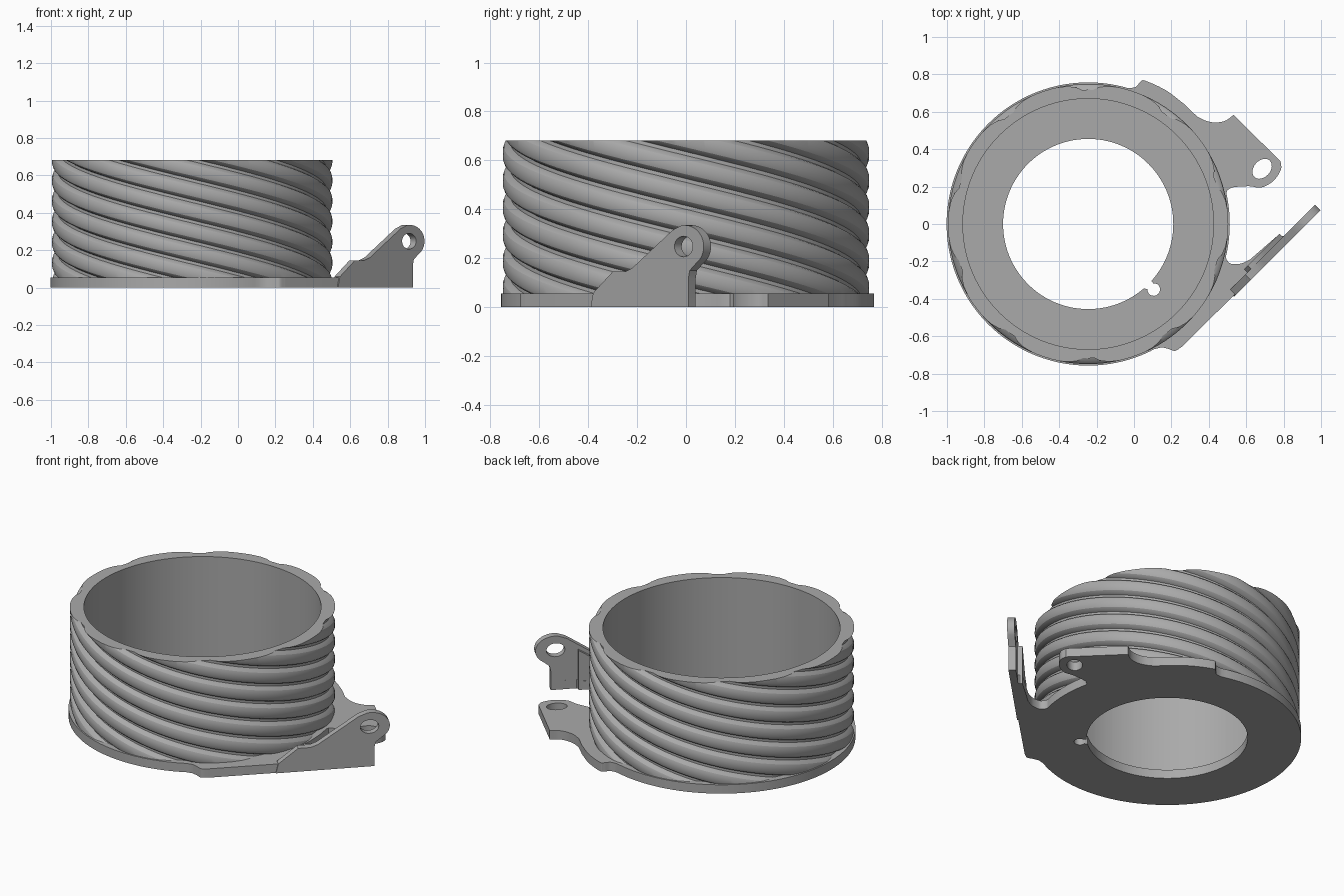
import bpy, bmesh, math
from mathutils import Matrix, Vector

if "Cube" in bpy.data.objects:
    bpy.data.objects.remove(bpy.data.objects["Cube"])

CX = -0.245            # centre of the ring
PLATE, TOP = 0.055, 0.682
STARTS, PITCH = 10, 0.11

grey = bpy.data.materials.new("grey")
grey.diffuse_color = (0.4, 0.4, 0.4, 1)
grey.use_nodes = True
grey.node_tree.nodes["Principled BSDF"].inputs["Base Color"].default_value = grey.diffuse_color


def finish(ob, angle=30):
    ob.data.materials.clear()
    ob.data.materials.append(grey)
    bpy.ops.object.select_all(action='DESELECT')
    ob.select_set(True)
    bpy.context.view_layer.objects.active = ob
    bpy.ops.object.shade_smooth_by_angle(angle=math.radians(angle))


def slab(name, loops, thick, matrix):
    """Extrude closed 2D loops (outline first, then holes) by thick, centred on local z."""
    cu = bpy.data.curves.new(name, 'CURVE')
    cu.dimensions, cu.fill_mode, cu.extrude = '2D', 'BOTH', thick / 2
    for pts in loops:
        sp = cu.splines.new('POLY')
        sp.points.add(len(pts) - 1)
        for p, (x, y) in zip(sp.points, pts):
            p.co = (x, y, 0, 1)
        sp.use_cyclic_u = True
    ob = bpy.data.objects.new(name, cu)
    bpy.context.collection.objects.link(ob)
    ob.matrix_world = matrix
    bpy.ops.object.select_all(action='DESELECT')
    ob.select_set(True)
    bpy.context.view_layer.objects.active = ob
    bpy.ops.object.convert(target='MESH')
    ob = bpy.context.object
    bm = bmesh.new()
    bm.from_mesh(ob.data)
    bmesh.ops.remove_doubles(bm, verts=bm.verts, dist=1e-4)
    bmesh.ops.recalc_face_normals(bm, faces=bm.faces)
    bm.to_mesh(ob.data)
    bm.free()
    finish(ob)
    return ob


def arc(cx, cy, r, a, b, n, ry=None, turn=0):
    """Points of a circle or ellipse arc from angle a to b in degrees."""
    out, t = [], math.radians(turn)
    for i in range(n + 1):
        w = math.radians(a + (b - a) * i / n)
        u, v = r * math.cos(w), (ry or r) * math.sin(w)
        out.append((cx + u * math.cos(t) - v * math.sin(t), cy + u * math.sin(t) + v * math.cos(t)))
    return out


def smooth(pts, steps=6):
    """Smooth open path through a few points."""
    p = [Vector(q) for q in pts]
    p = [2 * p[0] - p[1]] + p + [2 * p[-1] - p[-2]]
    out = []
    for a, b, c, d in zip(p, p[1:], p[2:], p[3:]):
        for i in range(steps):
            t = i / steps
            v = 0.5 * (2 * b + (c - a) * t + (2 * a - 5 * b + 4 * c - d) * t * t
                       + (3 * b - a - 3 * c + d) * t ** 3)
            out.append(tuple(v))
    return out + [tuple(p[-2])]


# Base plate: round flange, flat arm at the back, straight arm at the front
outline = arc(CX, 0, 0.757, -13.5, 12.5, 10)
outline += smooth([(0.498, 0.18), (0.53, 0.196), (0.615, 0.202), (0.68, 0.195),
                   (0.745, 0.23), (0.785, 0.29), (0.784, 0.335)])
outline += smooth([(0.532, 0.583), (0.49, 0.553), (0.44, 0.543), (0.39, 0.55), (0.337, 0.575)])
outline += smooth([(0.27, 0.64), (0.17, 0.715), (0.06, 0.766), (0.035, 0.76), (0.01, 0.733), (-0.02, 0.727)])
outline += arc(CX, 0, 0.757, 74, 298, 110)
outline += smooth([(0.15, -0.659), (0.185, -0.668), (0.22, -0.678), (0.255, -0.657)])
outline += [(0.92, 0.0), (0.885, 0.02), (0.80, -0.065), (0.77, -0.06)]
outline += smooth([(0.62, -0.19), (0.57, -0.212), (0.52, -0.213), (0.497, -0.195)])

# Centre hole with a small keyed notch at 315 degrees
k = math.sqrt(0.5)
hole = arc(CX, 0, 0.455, -42, 311, 110)
for u, v in [(0.472, -0.022)] + arc(0.495, 0, 0.034, -140, 140, 14) + [(0.472, 0.022)]:
    hole.append((CX + (u + v) * k, (v - u) * k))
arm_hole = arc(0.685, 0.295, 0.06, 0, 345, 23, ry=0.044, turn=48)
slab("base_plate", [outline, hole, arm_hole], PLATE, Matrix.Translation((0, 0, PLATE / 2)))


def upright(c, thick):
    """Frame whose x runs along the plan line y = x + c and whose y is up."""
    m = Matrix(((k, 0, k, 0), (k, 0, -k, c), (0, 1, 0, 0), (0, 0, 0, 1)))
    return m


# Upright lug with a round eye, standing on the front arm
S = 1 / k
ear = [(0.52 * S, 0), (0.92 * S, 0), (0.92 * S, 0.12)]
ear += smooth([(0.925 * S, 0.15), (0.95 * S, 0.178)], 4)
ear += arc(0.904 * S, 0.248, 0.087 * S * 0.9, -38, 100, 24, ry=0.087)
ear += [(0.855 * S, 0.315), (0.69 * S, 0.16), (0.66 * S, 0.145), (0.61 * S, 0.145), (0.53 * S, 0.058)]
eye = arc(0.90 * S, 0.248, 0.053, 0, 350, 35, ry=0.042)
slab("lug", [ear, eye], 0.042, upright(-0.895, 0.042))

# Thickening rib on the inner face of the lug
rib = [(0.60 * S, 0), (0.79 * S, 0), (0.79 * S, 0.245), (0.70 * S, 0.165), (0.66 * S, 0.14), (0.62 * S, 0.14),
       (0.60 * S, 0.1)]
slab("lug_rib", [rib], 0.035, upright(-0.855, 0.035))

# Threaded collar: helical grid, trimmed flat, then closed to the inner wall
profile = [(0.0, 0.718), (0.14, 0.718), (0.2, 0.733), (0.3, 0.744), (0.43, 0.749),
           (0.71, 0.749), (0.84, 0.744), (0.94, 0.733)]
N, LEAD = 120, STARTS * PITCH
bm = bmesh.new()
cols = []
for i in range(N + 1):
    a = 2 * math.pi * i / N
    cols.append([bm.verts.new((CX + r * math.cos(a), r * math.sin(a),
                               (j + f) * PITCH - LEAD * i / N - 0.15))
                 for j in range(2 * STARTS) for f, r in profile])
for a, b in zip(cols, cols[1:]):
    for j in range(len(a) - 1):
        bm.faces.new((a[j], b[j], b[j + 1], a[j + 1]))
bmesh.ops.remove_doubles(bm, verts=bm.verts, dist=1e-4)
for z, up in ((TOP, 1), (PLATE - 0.01, -1)):
    bmesh.ops.bisect_plane(bm, geom=bm.verts[:] + bm.edges[:] + bm.faces[:], dist=1e-5,
                           plane_co=(0, 0, z), plane_no=(0, 0, up), clear_outer=True)
rim = [e for e in bm.edges if e.is_boundary and all(abs(v.co.z - TOP) < 1e-3 for v in e.verts)]
for z in (TOP, PLATE - 0.01):
    new = bmesh.ops.extrude_edge_only(bm, edges=rim)['geom']
    for v in (g for g in new if isinstance(g, bmesh.types.BMVert)):
        d = Vector((v.co.x - CX, v.co.y)).normalized() * 0.67
        v.co = (CX + d.x, d.y, z)
    rim = [g for g in new if isinstance(g, bmesh.types.BMEdge)]
bmesh.ops.recalc_face_normals(bm, faces=bm.faces)
me = bpy.data.meshes.new("threaded_collar")
bm.to_mesh(me)
bm.free()
collar = bpy.data.objects.new("threaded_collar", me)
bpy.context.collection.objects.link(collar)
finish(collar, 25)
